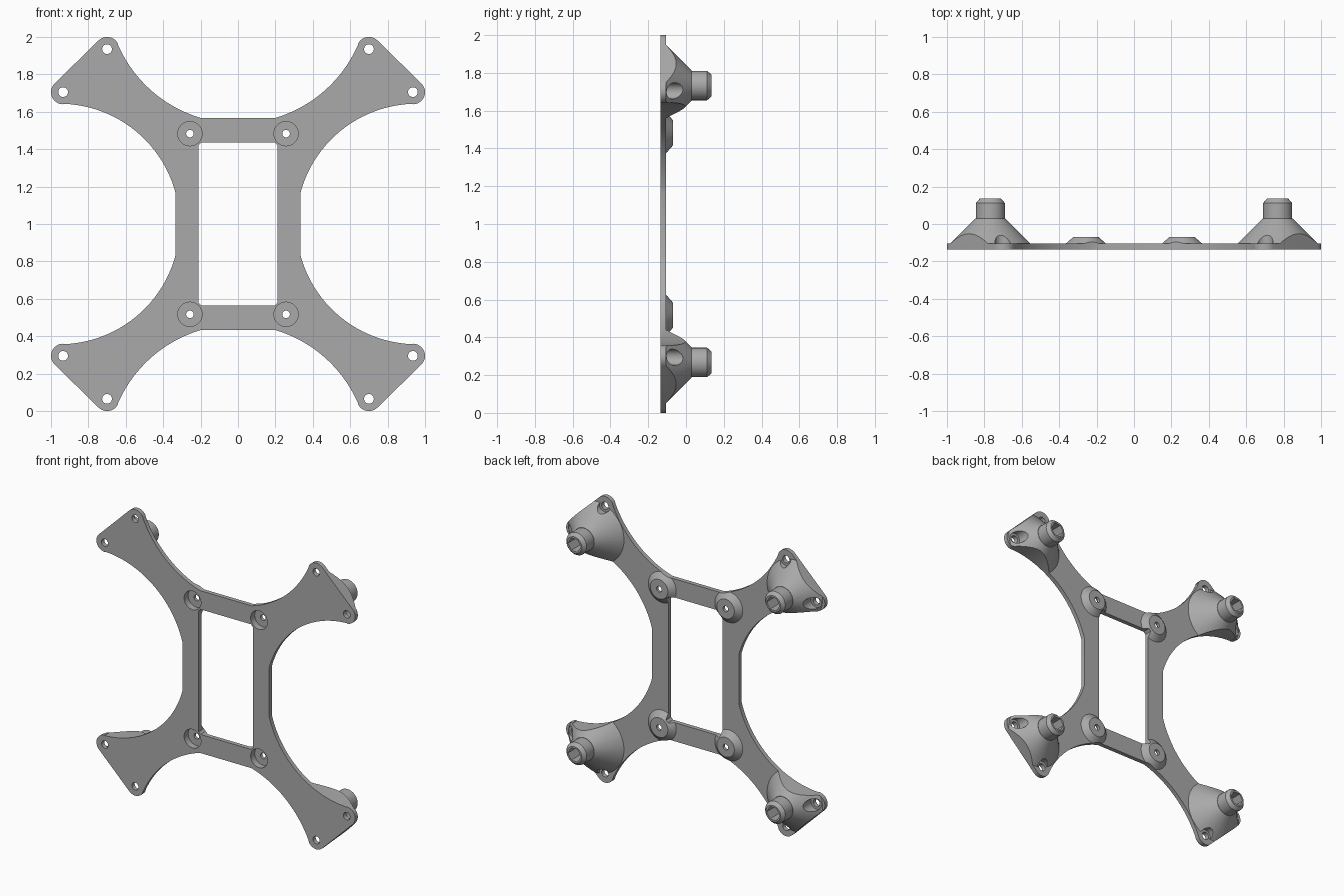
import bpy, bmesh
from math import cos, sin, radians, atan2, degrees, sqrt

old = bpy.data.objects.get("Cube")
if old:
    bpy.data.objects.remove(old, do_unlink=True)

grey = bpy.data.materials.new("plain grey")
grey.use_nodes = True
grey.diffuse_color = (0.4, 0.4, 0.4, 1)
grey.node_tree.nodes["Principled BSDF"].inputs["Base Color"].default_value = (0.4, 0.4, 0.4, 1)

FRONT, BACK, SEG = -0.135, -0.105, 48
SIGNS = [(1, 1), (-1, 1), (-1, -1), (1, -1)]


def add_object(name, bm):
    bmesh.ops.recalc_face_normals(bm, faces=bm.faces)
    me = bpy.data.meshes.new(name)
    bm.to_mesh(me)
    bm.free()
    me.materials.append(grey)
    ob = bpy.data.objects.new(name, me)
    bpy.context.collection.objects.link(ob)
    return ob


def loft(name, rings):
    """Solid through rings of equal point count; each ring is (points, y)."""
    bm = bmesh.new()
    loops = [[bm.verts.new((x, y, w + 1)) for x, w in pts] for pts, y in rings]
    n = len(loops[0])
    bm.faces.new(loops[0])
    bm.faces.new(loops[-1])
    for a, b in zip(loops, loops[1:]):
        for i in range(n):
            j = (i + 1) % n
            bm.faces.new((a[i], a[j], b[j], b[i]))
    return add_object(name, bm)


def turned(name, c, profile, seg=SEG):
    """Round part about a front-to-back axis at c; profile is (radius, y)."""
    return loft(name, [(arc(c, r, 0, 360 - 360 / seg, seg), y) for r, y in profile])


def arc(c, r, a, b, n):
    angles = [radians(a + (b - a) * i / (n - 1)) for i in range(n)]
    return [(c[0] + r * cos(t), c[1] + r * sin(t)) for t in angles]


def boolean(ob, tool, op):
    mod = ob.modifiers.new("cut", 'BOOLEAN')
    mod.operation, mod.object, mod.solver = op, tool, 'EXACT'
    dg = bpy.context.evaluated_depsgraph_get()
    me = bpy.data.meshes.new_from_object(ob.evaluated_get(dg))
    ob.modifiers.clear()
    ob.data = me
    bpy.data.objects.remove(tool, do_unlink=True)


def bearing(a, b):
    return degrees(atan2(b[1] - a[1], b[0] - a[0]))


def all_quarters(pts):
    out = []
    for sx, sz in [(1, 1), (1, -1), (-1, -1), (-1, 1)]:
        q = [(x * sx, w * sz) for x, w in pts]
        out += q if sx * sz > 0 else q[::-1]
    return out


# Plate outline: one quarter, clockwise from the top edge
ear_a, ear_b, ear_r = (0.70, 0.935), (0.935, 0.705), 0.065
top_c, top_r = (0, 1.238), 0.70
side_c, side_r = (0.955, 0), 0.643
flat_top, flat_side = 0.567, 0.335
top_start = bearing(top_c, (sqrt(top_r ** 2 - (top_c[1] - flat_top) ** 2), flat_top))
side_end = bearing(side_c, (flat_side, sqrt(side_r ** 2 - (side_c[0] - flat_side) ** 2)))
quarter = arc(top_c, top_r, top_start, bearing(top_c, ear_a), 20)
quarter += arc(ear_a, ear_r, bearing(ear_a, top_c), 45, 14)
quarter += arc(ear_b, ear_r, 45, bearing(ear_b, side_c), 14)
quarter += arc(side_c, side_r, bearing(side_c, ear_b), side_end, 24)
outline = all_quarters(quarter)
window = all_quarters([(0.195, 0.437), (0.21, 0.422)])

# Mounting body: slab with cones and bosses, trimmed to the outline
slab = [(-1.2, -1.2), (1.2, -1.2), (1.2, 1.2), (-1.2, 1.2)]
body = loft("mounting_plate", [(slab, FRONT), (slab, BACK)])
for sx, sz in SIGNS:
    post_c = (0.768 * sx, 0.733 * sz)
    boss_c = (0.257 * sx, 0.483 * sz)
    boolean(body, turned("cone", post_c, [(0.23, -0.12), (0.08, 0.03)]), 'UNION')
    boolean(body, turned("boss", boss_c, [(0.125, -0.12), (0.068, -0.07)]), 'UNION')
boolean(body, loft("trim", [(outline, -0.3), (outline, 0.3)]), 'INTERSECT')
boolean(body, loft("window_cutter", [(window, -0.3), (window, 0.3)]), 'DIFFERENCE')

# Screw holes, pockets behind the ears, and front recesses in the bosses
for sx, sz in SIGNS:
    for ear in (ear_a, ear_b):
        c = (ear[0] * sx, ear[1] * sz)
        cutter = turned("hole", c, [(0.026, -0.3), (0.026, -0.104), (0.043, -0.104), (0.043, 0.3)], 32)
        boolean(body, cutter, 'DIFFERENCE')
    c = (0.257 * sx, 0.483 * sz)
    cutter = turned("recess", c, [(0.065, -0.3), (0.065, -0.09), (0.02, -0.09), (0.02, 0.3)], 40)
    boolean(body, cutter, 'DIFFERENCE')

# Chamfered posts with hexagonal sockets
parts = [body]
for sx, sz in SIGNS:
    name = ("upper" if sz > 0 else "lower") + ("_left" if sx > 0 else "_right") + "_post"
    c = (0.768 * sx, 0.733 * sz)
    post = turned(name, c, [(0.078, 0.02), (0.078, 0.112), (0.057, 0.135)])
    boolean(post, turned("socket", c, [(0.05, 0.03), (0.05, 0.3)], 6), 'DIFFERENCE')
    parts.append(post)

bpy.ops.object.select_all(action='DESELECT')
for ob in parts:
    ob.select_set(True)
bpy.context.view_layer.objects.active = body
bpy.ops.object.shade_smooth_by_angle(angle=radians(30))
